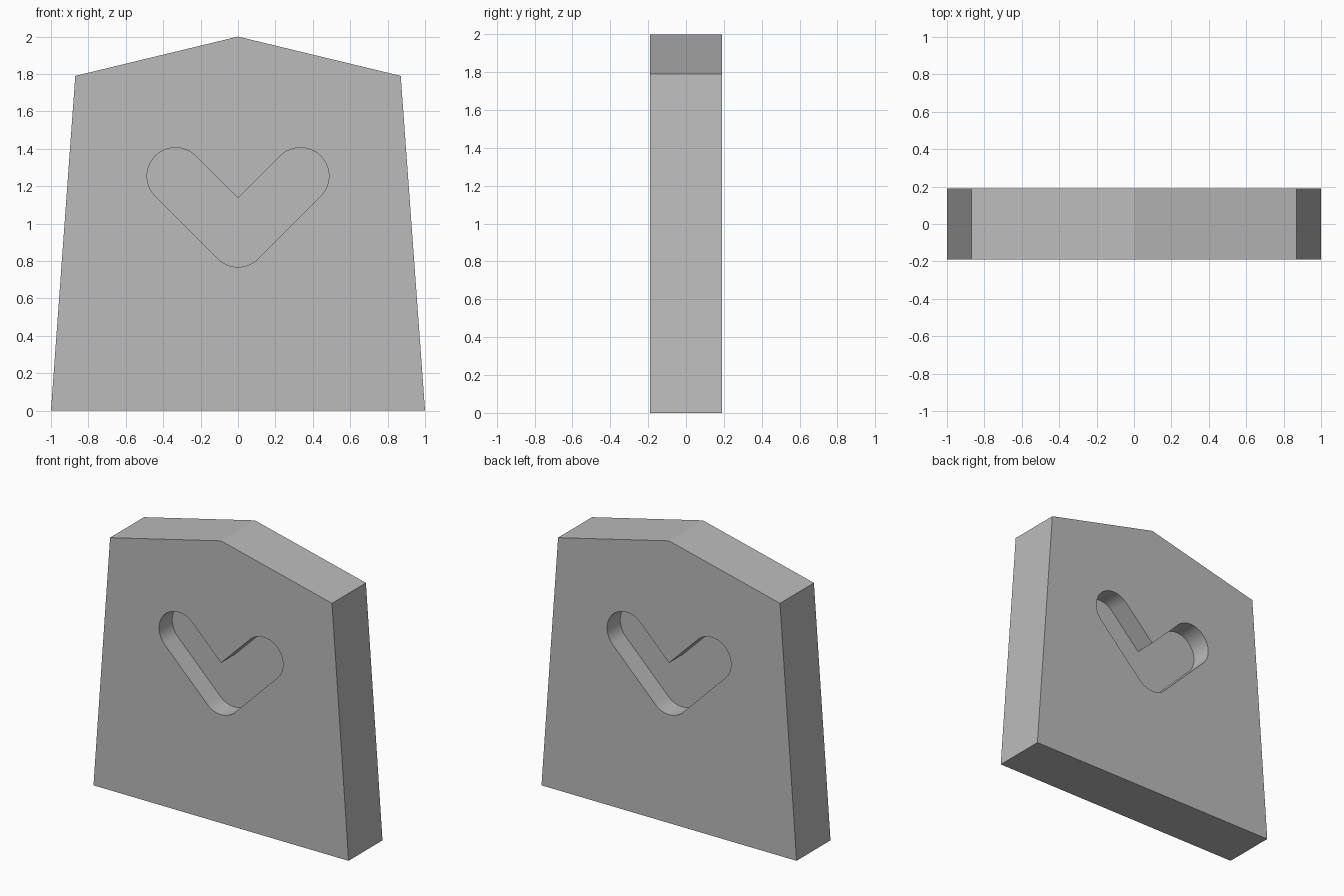
import bpy, bmesh
from math import sin, cos, pi, radians

cube = bpy.data.objects.get("Cube")
if cube:
    bpy.data.objects.remove(cube, do_unlink=True)

HALF = 0.19       # half the slab thickness
DEPTH = 0.147     # recess depth on each face
RADIUS = 0.152    # heart stroke radius
ARM = 0.334       # sideways and upward reach of each heart arm
LOW = 0.92        # height of the heart's lower centre

grey = bpy.data.materials.new("plain grey")
grey.use_nodes = True
grey.diffuse_color = (0.5, 0.5, 0.5, 1)
grey.node_tree.nodes["Principled BSDF"].inputs["Base Color"].default_value = (0.5, 0.5, 0.5, 1)


def prism(name, outline, y0, y1):
    """Extrude an x-z outline from y0 to y1."""
    bm = bmesh.new()
    face = bm.faces.new([bm.verts.new((x, y0, z)) for x, z in outline])
    ext = bmesh.ops.extrude_face_region(bm, geom=[face])["geom"]
    moved = [v for v in ext if isinstance(v, bmesh.types.BMVert)]
    bmesh.ops.translate(bm, verts=moved, vec=(0, y1 - y0, 0))
    bmesh.ops.recalc_face_normals(bm, faces=bm.faces)
    mesh = bpy.data.meshes.new(name)
    bm.to_mesh(mesh)
    bm.free()
    mesh.materials.append(grey)
    obj = bpy.data.objects.new(name, mesh)
    bpy.context.collection.objects.link(obj)
    return obj


def arc(cx, cz, start, end, steps):
    angles = [radians(start + (end - start) * i / steps) for i in range(steps + 1)]
    return [(cx + RADIUS * cos(a), cz + RADIUS * sin(a)) for a in angles]


# Tapered slab with a peaked top
slab = prism("slab", [(-1, 0), (1, 0), (0.87, 1.79), (0, 2), (-0.87, 1.79)], -HALF, HALF)

# Heart outline: rounded foot, two rounded arms and a sharp notch
heart = arc(0, LOW, 225, 315, 16)
heart += arc(ARM, LOW + ARM, -45, 135, 32)
heart.append((0, LOW + RADIUS / sin(pi / 4)))
heart += arc(-ARM, LOW + ARM, 45, 225, 32)

# Sink the heart into both faces
for side, sign in (("front", -1), ("back", 1)):
    cutter = prism(side + "_heart_cutter", heart, sign * (HALF - DEPTH), sign * (HALF + 0.1))
    cutter.hide_render = True
    cutter.hide_set(True)
    cut = slab.modifiers.new(side + "_heart", "BOOLEAN")
    cut.operation = "DIFFERENCE"
    cut.solver = "EXACT"
    cut.object = cutter

# Apply the cuts, then smooth the curved recess walls
bpy.context.view_layer.objects.active = slab
slab.select_set(True)
for mod in list(slab.modifiers):
    bpy.ops.object.modifier_apply(modifier=mod.name)
for obj in [o for o in bpy.data.objects if o.name.endswith("_heart_cutter")]:
    bpy.data.objects.remove(obj, do_unlink=True)
bpy.ops.object.shade_smooth_by_angle(angle=radians(20))
